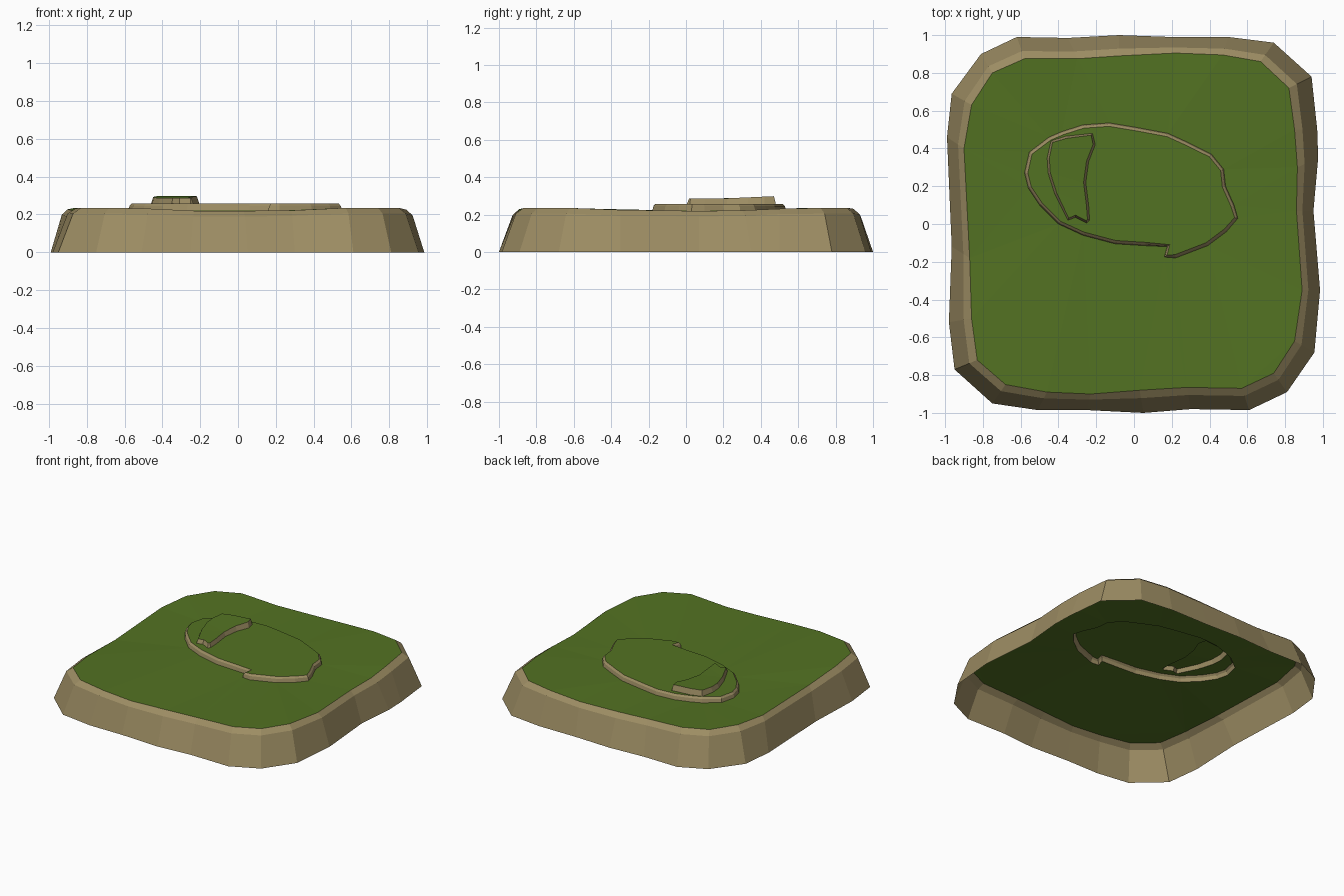
import bpy, bmesh
from mathutils import Vector

if "Cube" in bpy.data.objects:
    bpy.data.objects.remove(bpy.data.objects["Cube"])


def material(name, rgb):
    m = bpy.data.materials.new(name)
    m.diffuse_color = (*rgb, 1)
    m.use_nodes = True
    m.node_tree.nodes["Principled BSDF"].inputs["Base Color"].default_value = m.diffuse_color
    return m


GRASS = material("grass green", (0.086, 0.168, 0.016))
EARTH = material("earth tan", (0.335, 0.265, 0.125))


def finish(bm, name, mat):
    me = bpy.data.meshes.new(name)
    bm.to_mesh(me)
    bm.free()
    me.materials.append(mat)
    ob = bpy.data.objects.new(name, me)
    bpy.context.collection.objects.link(ob)


def wall(name, rings):
    """Open band of quads through clockwise rings, lowest first."""
    bm = bmesh.new()
    vs = [[bm.verts.new(p) for p in r] for r in rings]
    n = len(rings[0])
    for lo, hi in zip(vs, vs[1:]):
        for i in range(n):
            j = (i + 1) % n
            bm.faces.new((lo[i], hi[i], hi[j], lo[j]))
    finish(bm, name, EARTH)


def sheet(name, loops):
    """Grass sheet filling the first loop, with later loops as holes."""
    bm = bmesh.new()
    edges = []
    for loop in loops:
        v = [bm.verts.new(p) for p in loop]
        edges += [bm.edges.new((v[i - 1], v[i])) for i in range(len(v))]
    bmesh.ops.triangle_fill(bm, edges=edges, use_beauty=True, normal=(0, 0, 1))
    for f in bm.faces:
        f.normal_update()
        if f.normal.z < 0:
            f.normal_flip()
    finish(bm, name, GRASS)


def inset(pts, d):
    """Offset a clockwise outline inward by d."""
    out = []
    n = len(pts)
    for i in range(n):
        a, b, c = (Vector(pts[k % n]) for k in (i - 1, i, i + 1))
        u, w = (b - a).normalized(), (c - b).normalized()
        t = Vector((u.y + w.y, -u.x - w.x)).normalized()
        out.append(tuple(b + t * d))
    return out


def lift(pts, h):
    return [(x, y, h(x, y)) for x, y in pts]


# Outlines, all clockwise from above
foot = [(-.62, .99), (-.35, .985), (-.08, 1), (.2, .99), (.5, .99), (.74, .96), (.94, .78),
        (.97, .5), (.975, .35), (.95, .07), (.985, -.35), (.955, -.68), (.81, -.89),
        (.61, -.985), (.3, -.98), (.05, -1), (-.25, -.985), (-.51, -.985), (-.75, -.95),
        (-.95, -.77), (-.98, -.52), (-.965, -.12), (-.99, .46), (-.965, .69), (-.81, .9)]
rim = [(-.58, .875), (-.3, .875), (-.08, .89), (.22, .905), (.47, .895), (.67, .86), (.82, .72),
       (.85, .5), (.865, .3), (.86, .07), (.89, -.35), (.85, -.62), (.74, -.79),
       (.57, -.87), (.28, -.865), (.03, -.88), (-.23, -.9), (-.46, -.89), (-.68, -.85),
       (-.83, -.72), (-.86, -.5), (-.87, -.18), (-.9, .4), (-.86, .63), (-.75, .8)]
plateau = [(-.58, .27), (-.555, .38), (-.45, .46), (-.38, .49), (-.27, .525), (-.13, .535),
           (.02, .51), (.18, .48), (.29, .43), (.41, .37), (.475, .29), (.485, .2),
           (.53, .1), (.55, .03), (.49, -.04), (.39, -.115), (.22, -.18), (.16, -.175),
           (.175, -.12), (.06, -.115), (-.1, -.105), (-.27, -.06), (-.4, 0), (-.5, .1),
           (-.56, .19)]
knoll = [(-.46, .35), (-.44, .44), (-.36, .465), (-.22, .48), (-.205, .42), (-.24, .33),
         (-.255, .22), (-.24, .1), (-.235, .02), (-.25, .005), (-.31, .035), (-.35, .02),
         (-.42, .16), (-.455, .27)]


def ground(x, y):
    # Corners swell a little above the middle of each side
    return .219 + .016 * min(1, max(0, (abs(x * y) - .2) / .3))


# Cliff band with a softened upper lip
mid = [(a[0] * .35 + b[0] * .65, a[1] * .35 + b[1] * .65) for a, b in zip(foot, rim)]
rim3 = lift(rim, ground)
wall("cliff_wall", [lift(foot, lambda x, y: 0),
                    lift(mid, lambda x, y: ground(x, y) - .03), rim3])

# Plateau and knoll steps
p_low = lift(plateau, lambda x, y: .22)
p_mid = lift(inset(plateau, .006), lambda x, y: .245)
p_top = lift(inset(plateau, .018), lambda x, y: .257)
k_low = lift(knoll, lambda x, y: .257)
k_top = lift(inset(knoll, .012), lambda x, y: .286 + .012 * max(0, y - .2) / .27)
wall("plateau_wall", [p_low, p_mid, p_top])
wall("knoll_wall", [k_low, k_top])

# Grass on every level
sheet("meadow", [rim3, p_low])
sheet("plateau_grass", [p_top, k_low])
sheet("knoll_grass", [k_top])
